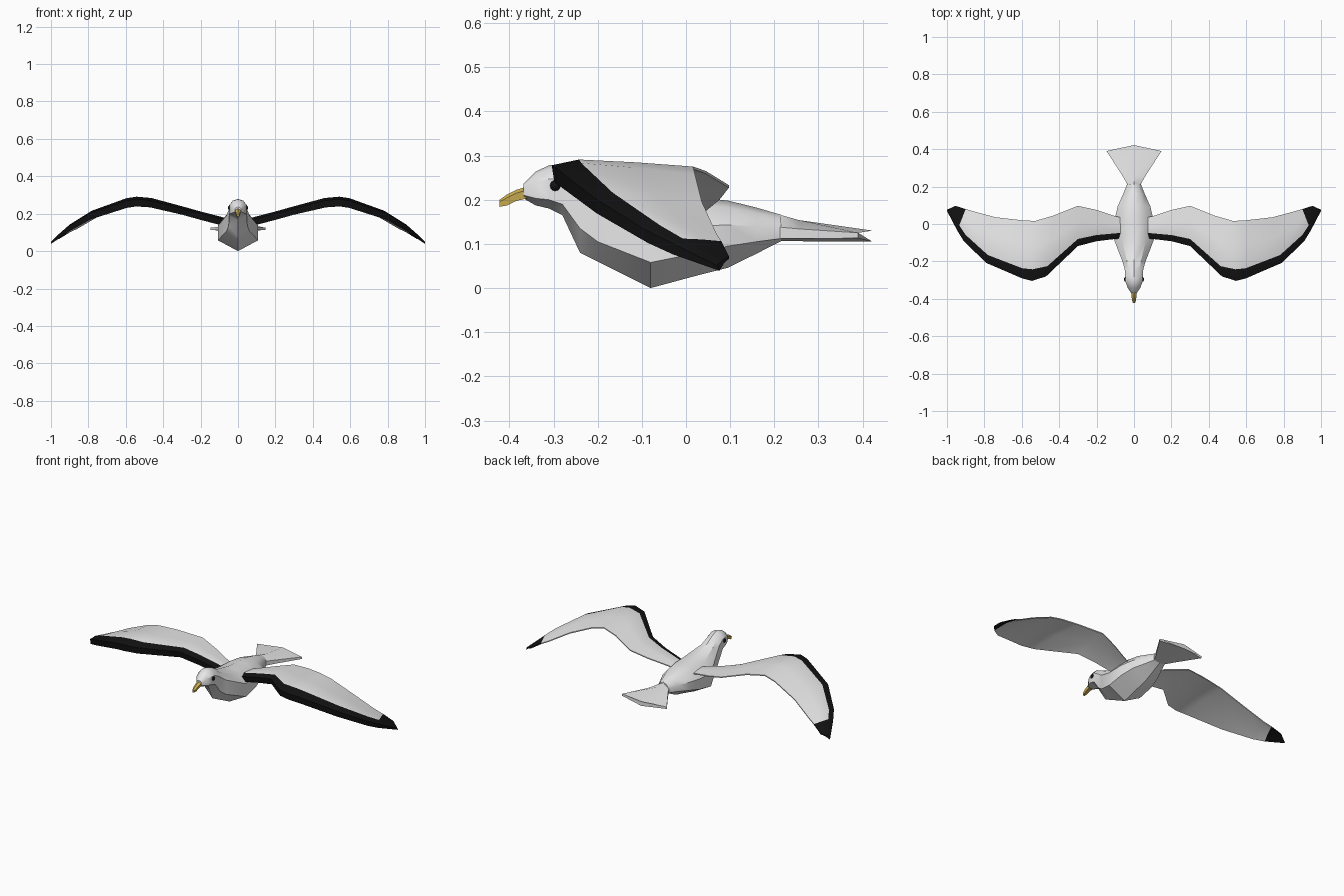
import bpy, bmesh, math
from mathutils import Vector


def material(name, rgb):
    m = bpy.data.materials.new(name)
    m.diffuse_color = (*rgb, 1)
    return m


WHITE = material("feather white", (0.8, 0.8, 0.8))
BLACK = material("feather black", (0.006, 0.006, 0.006))
YELLOW = material("beak yellow", (0.62, 0.44, 0.09))


def finish(bm, name, mats, angle=35, mirror=False):
    bmesh.ops.recalc_face_normals(bm, faces=bm.faces)
    me = bpy.data.meshes.new(name)
    bm.to_mesh(me)
    bm.free()
    for m in mats:
        me.materials.append(m)
    ob = bpy.data.objects.new(name, me)
    bpy.context.collection.objects.link(ob)
    if mirror:
        ob.modifiers.new("mirror", 'MIRROR').use_mirror_merge = False
    bpy.ops.object.select_all(action='DESELECT')
    ob.select_set(True)
    bpy.context.view_layer.objects.active = ob
    bpy.ops.object.shade_smooth_by_angle(angle=math.radians(angle))
    return ob


def loft(name, rings, mats, rule=lambda i, k: 0, angle=35, mirror=False):
    """Skin closed rings; rule(segment, side) picks the material."""
    bm = bmesh.new()
    vs = [[bm.verts.new(p) for p in r] for r in rings]
    n = len(rings[0])
    for i in range(len(vs) - 1):
        for k in range(n):
            j = (k + 1) % n
            f = bm.faces.new((vs[i][k], vs[i][j], vs[i + 1][j], vs[i + 1][k]))
            f.material_index = rule(i, k)
    bm.faces.new(vs[0]).material_index = rule(0, 0) if len(mats) == 1 else 0
    bm.faces.new(vs[-1]).material_index = rule(len(vs) - 2, 0)
    return finish(bm, name, mats, angle, mirror)


# Body with head: y, top z, keel z, half width, lower side z, upper side z
body = [
    (-0.368, 0.236, 0.203, 0.016, 0.210, 0.226),
    (-0.340, 0.264, 0.187, 0.034, 0.203, 0.240),
    (-0.310, 0.278, 0.180, 0.045, 0.200, 0.247),
    (-0.280, 0.279, 0.165, 0.047, 0.190, 0.245),
    (-0.240, 0.262, 0.080, 0.050, 0.135, 0.220),
    (-0.200, 0.238, 0.060, 0.062, 0.105, 0.190),
    (-0.080, 0.212, 0.000, 0.108, 0.058, 0.135),
    (0.020, 0.206, 0.027, 0.105, 0.078, 0.140),
    (0.095, 0.198, 0.046, 0.087, 0.095, 0.143),
    (0.160, 0.182, 0.078, 0.058, 0.105, 0.140),
    (0.215, 0.166, 0.106, 0.036, 0.112, 0.138),
]
rings = []
for y, zt, zb, w, zl, zh in body:
    zs = zh + 0.72 * (zt - zh)
    rings.append([(0, y, zt), (0.6 * w, y, zs), (w, y, zh), (w, y, zl),
                  (0, y, zb), (-w, y, zl), (-w, y, zh), (-0.6 * w, y, zs)])
loft("body", rings, [WHITE])

# Fanned tail: half width, corner y, centre y, centre top, centre bottom, edge top, edge bottom
tail = [
    (0.036, 0.212, 0.212, 0.166, 0.106, 0.138, 0.112),
    (0.060, 0.255, 0.255, 0.154, 0.106, 0.134, 0.112),
    (0.147, 0.390, 0.422, 0.130, 0.105, 0.125, 0.113),
]
loft("tail", [[(0, yc, zt), (w, ye, et), (w, ye, eb), (0, yc, zb),
               (-w, ye, eb), (-w, ye, et)] for w, ye, yc, zt, zb, et, eb in tail],
     [WHITE], angle=25)

# Beak with a drooping blunt tip: y, top z, bottom z, half width
beak = [
    (-0.360, 0.230, 0.203, 0.016),
    (-0.385, 0.222, 0.197, 0.013),
    (-0.405, 0.212, 0.187, 0.011),
    (-0.422, 0.200, 0.184, 0.006),
]
loft("beak", [[(0, y, t), (w, y, t - 0.3 * (t - b)), (0.8 * w, y, b), (-0.8 * w, y, b),
               (-w, y, t - 0.3 * (t - b))] for y, t, b, w in beak], [YELLOW])

# Wings: lead x, lead y, trail x, trail y, ridge z, trail z, front depth, band width
wing = [
    (0.050, -0.075, 0.050, 0.030, 0.172, 0.165, 0.045, 0.030),
    (0.100, -0.080, 0.100, 0.042, 0.186, 0.178, 0.045, 0.030),
    (0.200, -0.092, 0.200, 0.075, 0.212, 0.205, 0.045, 0.033),
    (0.300, -0.118, 0.300, 0.097, 0.240, 0.233, 0.045, 0.038),
    (0.470, -0.280, 0.430, 0.045, 0.284, 0.265, 0.050, 0.055),
    (0.545, -0.304, 0.530, 0.016, 0.291, 0.275, 0.052, 0.062),
    (0.595, -0.292, 0.600, 0.020, 0.283, 0.258, 0.052, 0.055),
    (0.790, -0.208, 0.740, 0.036, 0.216, 0.195, 0.047, 0.043),
    (0.910, -0.092, 0.860, 0.068, 0.142, 0.125, 0.040, 0.035),
    (0.945, -0.035, 0.900, 0.080, 0.112, 0.106, 0.036, 0.030),
    (1.000, 0.070, 0.955, 0.097, 0.055, 0.072, 0.016, 0.008),
]
rings = []
for xl, yl, xt, yt, zr, zt, d, band in wing:
    lead, trail = Vector((xl, yl, zr)), Vector((xt, yt, zt))
    ridge = lead.lerp(trail, band / (trail - lead).length)
    ridge.z = zr
    low = lead - Vector((0, -0.006, d))
    rings.append([low, lead - Vector((0, 0, 0.25 * d)), ridge,
                  ridge.lerp(trail, 0.5) + Vector((0, 0, 0.03 * d)), trail,
                  trail - Vector((0, 0, 0.006)),
                  low.lerp(trail, 0.5) + Vector((0, 0, 0.1 * d))])
# Black front edge band and black wing tip
loft("wings", rings, [WHITE, BLACK],
     lambda i, k: 1 if k < 2 or i == len(wing) - 2 else 0, mirror=True)

# Eyes
bm = bmesh.new()
bmesh.ops.create_uvsphere(bm, u_segments=10, v_segments=6, radius=0.013)
bmesh.ops.translate(bm, verts=bm.verts, vec=(0.042, -0.296, 0.232))
finish(bm, "eyes", [BLACK], 60, mirror=True)
